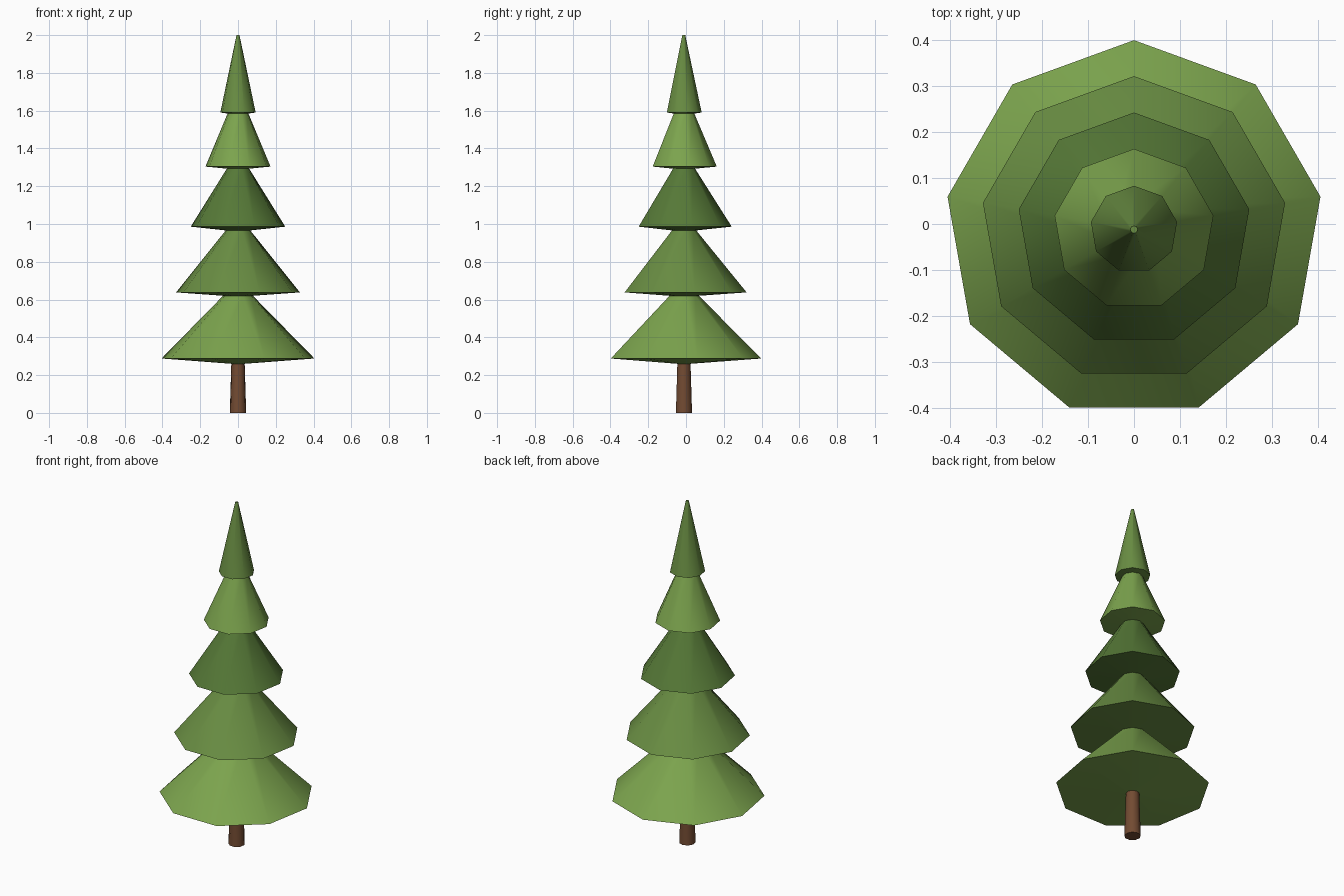
import bpy, bmesh, math

if "Cube" in bpy.data.objects:
    bpy.data.objects.remove(bpy.data.objects["Cube"])

SIDES = 9
CENTRE_Y = -0.012  # nonagon centred by its bounding box


def material(name, rgb):
    m = bpy.data.materials.new(name)
    m.diffuse_color = (*rgb, 1)
    m.use_nodes = True
    m.node_tree.nodes["Principled BSDF"].inputs["Base Color"].default_value = m.diffuse_color
    return m


def lathe(name, profile, mat, cap_bottom=False, cap_top=False):
    """Nine-sided surface from (radius, z) points, listed bottom to top."""
    bm = bmesh.new()
    rings = []
    for r, z in profile:
        angles = [math.pi / 2 + math.tau * i / SIDES for i in range(SIDES)]
        rings.append([bm.verts.new((r * math.cos(a), CENTRE_Y + r * math.sin(a), z)) for a in angles])
    for low, high in zip(rings, rings[1:]):
        for i in range(SIDES):
            j = (i + 1) % SIDES
            bm.faces.new((low[i], low[j], high[j], high[i]))
    if cap_bottom:
        bm.faces.new(rings[0][::-1])
    if cap_top:
        bm.faces.new(rings[-1])
    mesh = bpy.data.meshes.new(name)
    bm.to_mesh(mesh)
    bm.free()
    mesh.materials.append(mat)
    ob = bpy.data.objects.new(name, mesh)
    bpy.context.collection.objects.link(ob)
    bpy.ops.object.select_all(action='DESELECT')
    ob.select_set(True)
    bpy.context.view_layer.objects.active = ob
    bpy.ops.object.shade_smooth_by_angle(angle=math.radians(45))
    return ob


bark = material("bark", (0.17, 0.07, 0.032))
light = material("light_green", (0.2, 0.37, 0.075))
mid = material("mid_green", (0.14, 0.265, 0.055))
dark = material("dark_green", (0.092, 0.19, 0.038))

# Trunk
neck = (0.036, 0.26)
lathe("trunk", [(0.044, 0), neck], bark, cap_bottom=True)

# Foliage tiers: rim and top as (radius, z); each underside starts at the neck below
tiers = [
    ((0.411, 0.288), (0.08, 0.62), light),
    ((0.333, 0.638), (0.066, 0.966), mid),
    ((0.254, 0.986), (0.06, 1.293), dark),
    ((0.175, 1.304), (0.056, 1.585), light),
    ((0.095, 1.59), (0.008, 2.0), mid),
]
for n, (rim, top, mat) in enumerate(tiers, 1):
    lathe(f"foliage_tier_{n}", [neck, rim, top], mat, cap_top=(n == len(tiers)))
    neck = top
